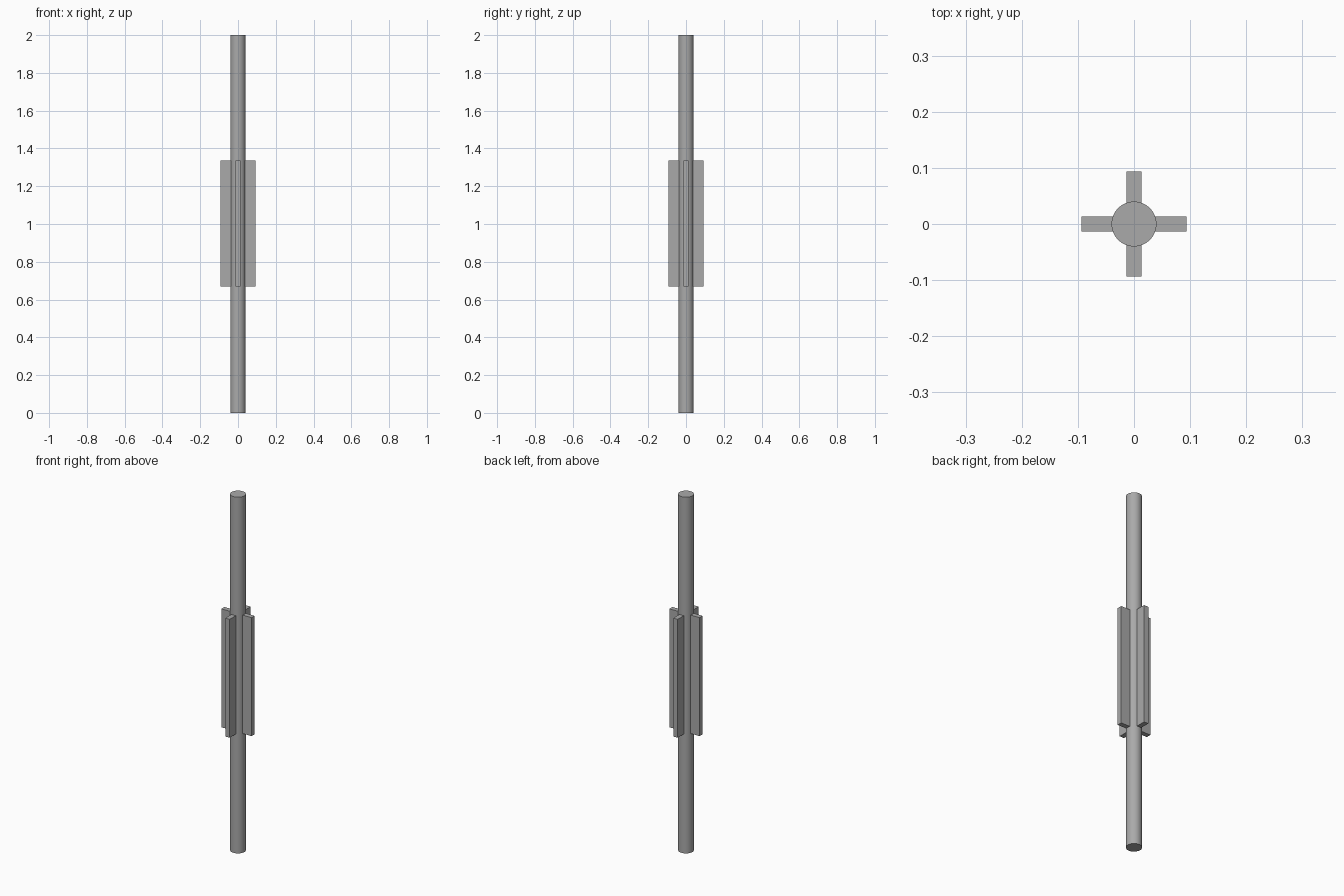
import bpy
import math

cube = bpy.data.objects.get("Cube")
if cube:
    bpy.data.objects.remove(cube, do_unlink=True)

ROD_RADIUS = 0.04
FIN_REACH = 0.0935
FIN_WIDTH = 0.027
FIN_BOTTOM, FIN_TOP = 0.67, 1.335

grey = bpy.data.materials.new("mid grey")
grey.use_nodes = True
colour = (0.4, 0.4, 0.4, 1)
grey.diffuse_color = colour
grey.node_tree.nodes["Principled BSDF"].inputs["Base Color"].default_value = colour

# Long round rod
bpy.ops.mesh.primitive_cylinder_add(vertices=64, radius=ROD_RADIUS, depth=2, location=(0, 0, 1))
rod = bpy.context.object
rod.name = "rod"
rod.data.materials.append(grey)
bpy.ops.object.shade_smooth_by_angle(angle=math.radians(30))

# Four flat fins around the middle, rooted inside the rod
root = ROD_RADIUS * 0.8
middle = (root + FIN_REACH) / 2
for i, side in enumerate(("left", "back", "right", "front")):
    angle = i * math.pi / 2
    bpy.ops.mesh.primitive_cube_add(
        size=1,
        location=(middle * math.cos(angle), middle * math.sin(angle), (FIN_BOTTOM + FIN_TOP) / 2),
        rotation=(0, 0, angle))
    fin = bpy.context.object
    fin.name = side + "_fin"
    fin.scale = (FIN_REACH - root, FIN_WIDTH, FIN_TOP - FIN_BOTTOM)
    fin.data.materials.append(grey)
